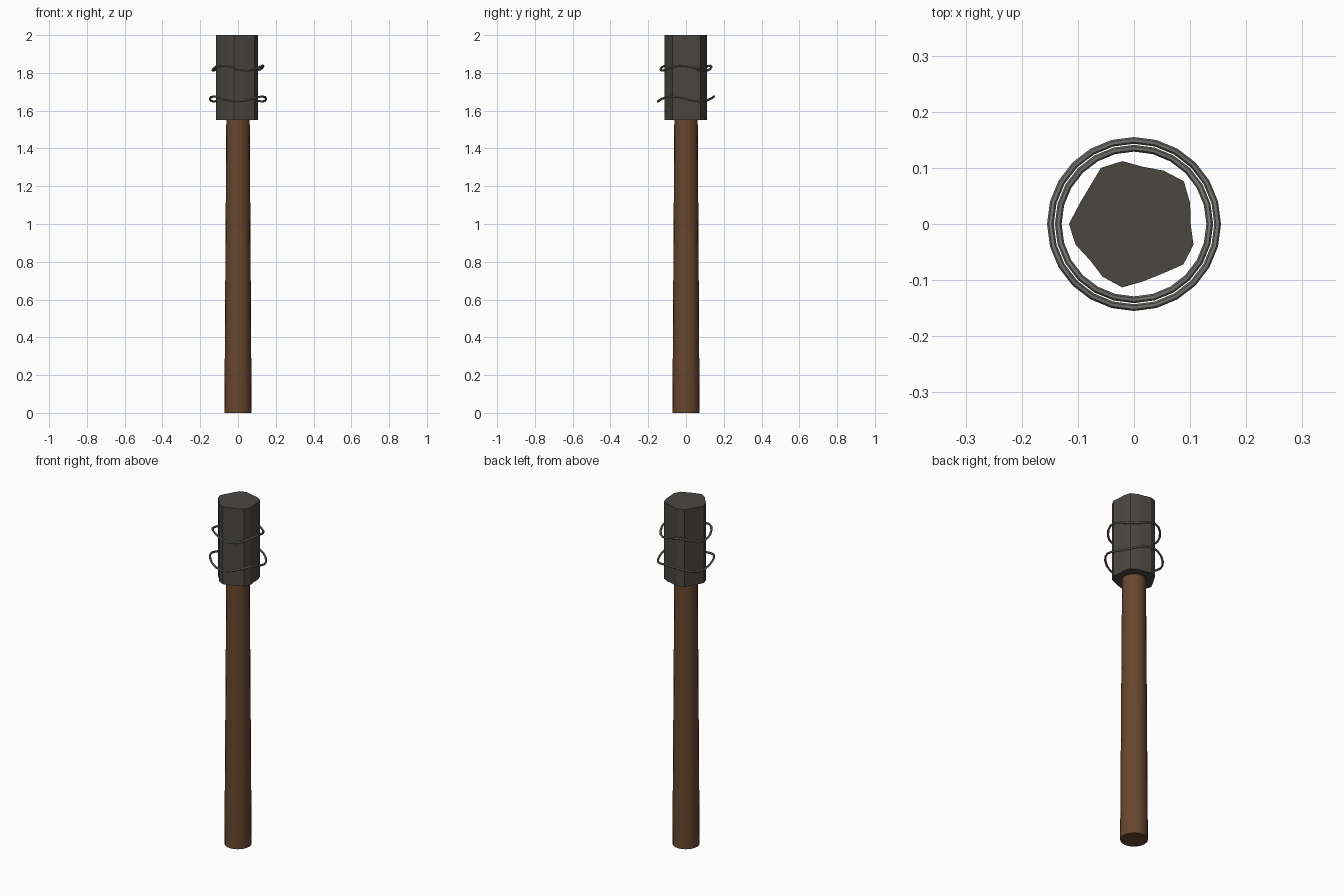
import bpy, bmesh, math

if "Cube" in bpy.data.objects:
    bpy.data.objects.remove(bpy.data.objects["Cube"])


def material(name, rgb):
    m = bpy.data.materials.new(name)
    m.diffuse_color = (*rgb, 1)
    m.use_nodes = True
    m.node_tree.nodes["Principled BSDF"].inputs["Base Color"].default_value = m.diffuse_color
    return m


wood = material("brown wood", (0.138, 0.062, 0.028))
iron = material("dark iron", (0.070, 0.063, 0.055))
steel = material("wire grey", (0.17, 0.165, 0.155))


def loft(name, rings, mat, closed=False):
    """Skin a list of equal-length point rings; cap the ends or join them into a loop."""
    bm = bmesh.new()
    vs = [[bm.verts.new(p) for p in ring] for ring in rings]
    n = len(vs[0])
    pairs = list(zip(vs, vs[1:])) + ([(vs[-1], vs[0])] if closed else [])
    for a, b in pairs:
        for i in range(n):
            j = (i + 1) % n
            bm.faces.new((a[i], a[j], b[j], b[i]))
    if not closed:
        bm.faces.new(vs[0][::-1])
        bm.faces.new(vs[-1])
    bmesh.ops.recalc_face_normals(bm, faces=bm.faces)
    me = bpy.data.meshes.new(name)
    bm.to_mesh(me)
    bm.free()
    me.materials.append(mat)
    ob = bpy.data.objects.new(name, me)
    bpy.context.collection.objects.link(ob)
    bpy.ops.object.select_all(action='DESELECT')
    ob.select_set(True)
    bpy.context.view_layer.objects.active = ob
    bpy.ops.object.shade_smooth_by_angle(angle=math.radians(30))
    return ob


def circle(r, z, n):
    return [(r * math.cos(math.tau * i / n), r * math.sin(math.tau * i / n), z) for i in range(n)]


# Tapered handle, running slightly into the head
loft("handle", [circle(0.072, 0, 20), circle(0.062, 1.56, 20)], wood)

# Rough, irregular head
outline = [(-0.116, 0), (-0.104, -0.037), (-0.078, -0.065), (-0.056, -0.094), (-0.021, -0.113),
           (0.017, -0.102), (0.052, -0.088), (0.088, -0.072), (0.106, -0.037), (0.101, 0),
           (0.100, 0.037), (0.089, 0.076), (0.053, 0.095), (0.016, 0.102), (-0.021, 0.112),
           (-0.059, 0.100), (-0.096, 0.038)]
loft("head", [[(x, y, z) for x, y in outline] for z in (1.55, 2.0)], iron)


# Wavy wire rings around the head
def wire(name, radius, z0, phase, tube=0.006, wave=0.0135, segments=24, sides=6):
    rings = []
    for i in range(segments):
        t = math.tau * i / segments
        z = z0 - wave * math.sin(3 * t + phase)
        ring = []
        for k in range(sides):
            a = math.tau * k / sides
            r = radius + tube * math.cos(a)
            ring.append((r * math.cos(t), r * math.sin(t), z + tube * math.sin(a)))
        rings.append(ring)
    loft(name, rings, steel, closed=True)


wire("lower_wire", 0.149, 1.662, 0)
wire("upper_wire", 0.135, 1.825, -1)
